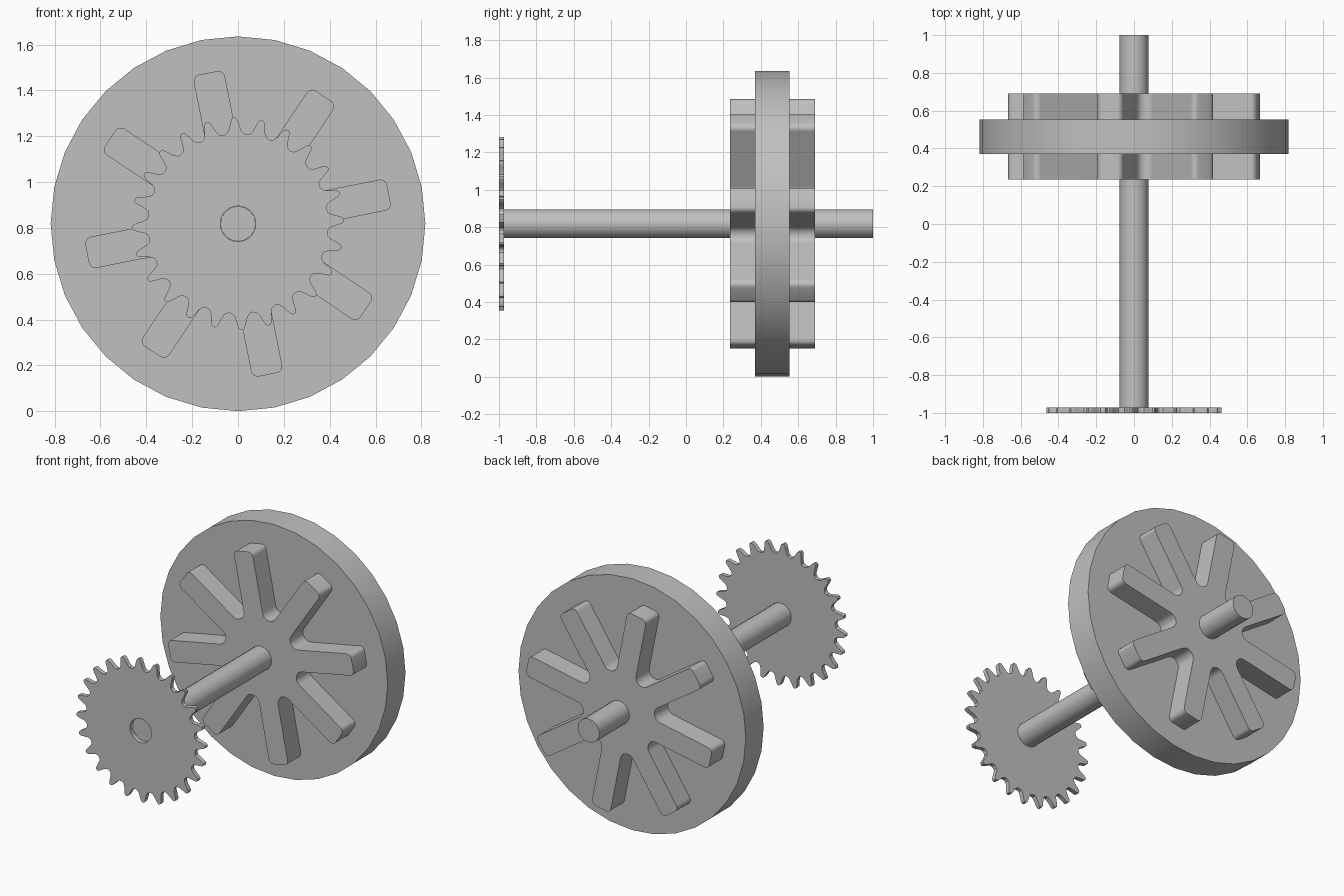
import bpy, bmesh, math
from math import sin, cos, radians, pi
from mathutils import Vector

cube = bpy.data.objects.get("Cube")
if cube:
    bpy.data.objects.remove(cube, do_unlink=True)

AXLE_Z = 0.818

grey = bpy.data.materials.new("plain_grey")
grey.use_nodes = True
grey.diffuse_color = (0.53, 0.53, 0.53, 1)
grey.node_tree.nodes["Principled BSDF"].inputs["Base Color"].default_value = grey.diffuse_color


def polar(r, a):
    return Vector((r * cos(a), r * sin(a)))


def prism(name, outline, y0, y1, bore=0):
    """Extrude an x/z outline from y0 to y1, optionally with a round bore."""
    bm = bmesh.new()

    def ring(points, y):
        return [bm.verts.new((p.x, y, p.y + AXLE_Z)) for p in points]

    def wall(a, b):
        n = len(a)
        for i in range(n):
            j = (i + 1) % n
            bm.faces.new((a[i], a[j], b[j], b[i]))

    front, back = ring(outline, y0), ring(outline, y1)
    wall(front, back)
    if bore:
        inner = [p.normalized() * bore for p in outline]
        front_in, back_in = ring(inner, y0), ring(inner, y1)
        wall(front_in, back_in)
        wall(front, front_in)
        wall(back, back_in)
    else:
        bm.faces.new(front)
        bm.faces.new(back)
    bmesh.ops.recalc_face_normals(bm, faces=bm.faces)
    mesh = bpy.data.meshes.new(name)
    bm.to_mesh(mesh)
    bm.free()
    mesh.materials.append(grey)
    mesh.shade_smooth()
    mesh.set_sharp_from_angle(angle=radians(30))
    obj = bpy.data.objects.new(name, mesh)
    bpy.context.collection.objects.link(obj)
    return obj


def circle(r, sides):
    return [polar(r, 2 * pi * i / sides) for i in range(sides)]


def arc(centre, r, start, end, steps):
    return [centre + polar(r, start + (end - start) * i / steps) for i in range(steps + 1)]


# Outline of a hub with straight arms, rounded tips and filleted roots
def spider_outline(arms, offset, length, half, corner, fillet):
    points = []
    step = 2 * pi / arms
    for k in range(arms):
        a = offset + k * step
        along, across = polar(1, a), polar(1, a + pi / 2)
        for side in (-1, 1):
            c = along * (length - corner) + across * side * (half - corner)
            start = a - pi / 2 if side < 0 else a
            points += arc(c, corner, start, start + pi / 2, 5)
        mid = a + step / 2
        c = polar((half + fillet) / sin(step / 2), mid)
        sweep = pi / 2 - step / 2
        points += arc(c, fillet, mid + pi + sweep, mid + pi - sweep, 8)
    return points


# Outline of a toothed wheel with rounded valleys and narrow tips
def gear_outline(teeth, offset):
    half = [(0.7, 0.463), (1.7, 0.455), (2.6, 0.435), (3.8, 0.410), (5.2, 0.396)]
    tooth = [(-a, r) for a, r in reversed(half)] + half + [(7.5, 0.391)]
    return [polar(r, radians(offset + a + 360 * k / teeth))
            for k in range(teeth) for a, r in tooth]


prism("flywheel_disc", circle(0.8175, 32), 0.37, 0.553)
prism("spoke_spider", spider_outline(8, radians(11.2), 0.671, 0.069, 0.03, 0.05), 0.235, 0.69)
prism("axle", circle(0.077, 16), -0.972, 1.0)
prism("sprocket", gear_outline(24, 2), -1.0, -0.972, bore=0.077)
